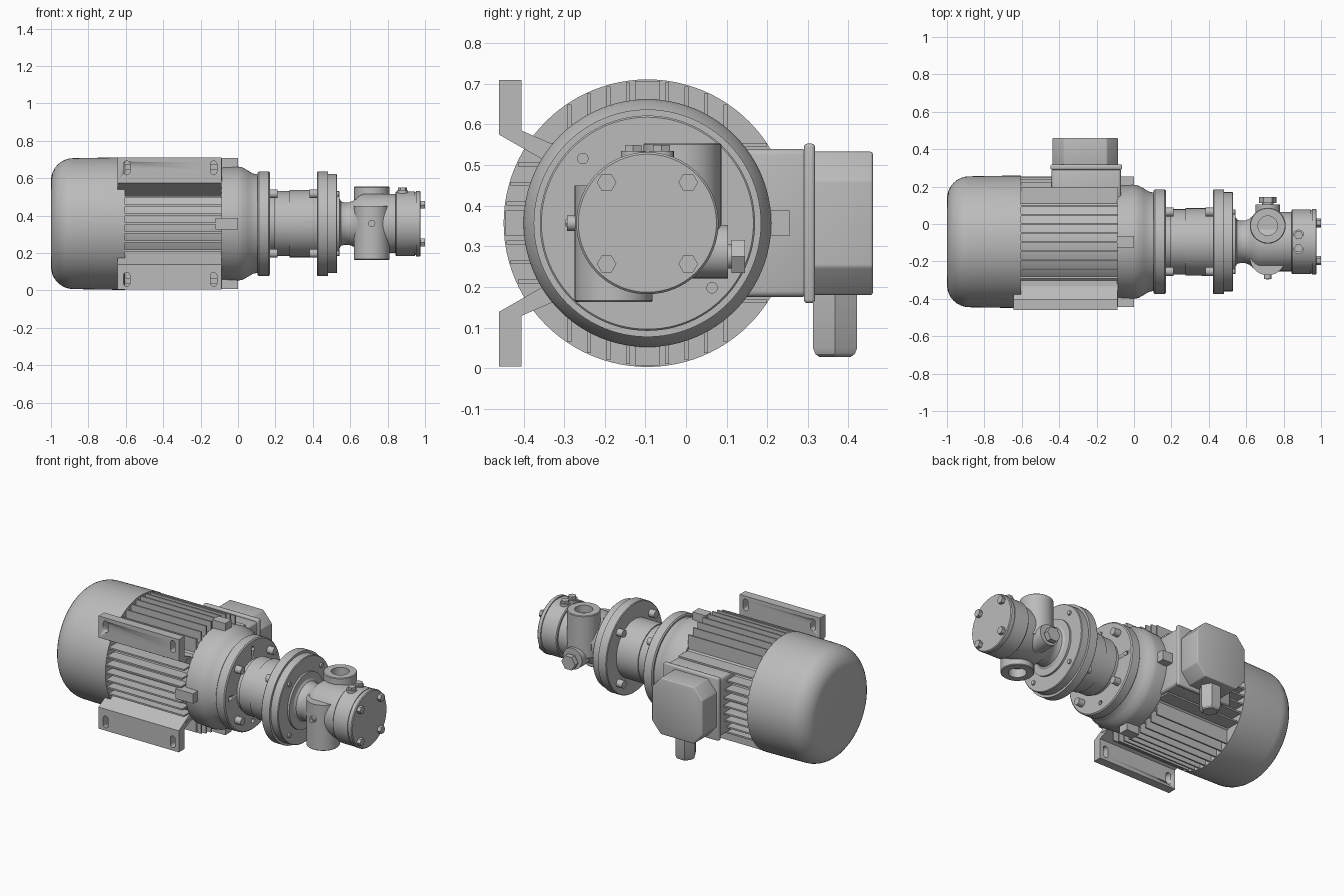
import bpy
import bmesh
from math import cos, sin, pi, sqrt, radians

if "Cube" in bpy.data.objects:
    bpy.data.objects.remove(bpy.data.objects["Cube"])

CY, CZ = -0.095, 0.357          # main shaft line, running along x
AXIS = (CY, CZ)

grey = bpy.data.materials.new("light_grey_metal")
grey.use_nodes = True
colour = (0.5, 0.5, 0.5, 1)
grey.diffuse_color = colour
grey.node_tree.nodes["Principled BSDF"].inputs["Base Color"].default_value = colour


def place(axis, u, v, w):
    """Put a cross-section point (u, v) at distance w along the axis."""
    return {"x": (w, u, v), "y": (u, w, v), "z": (u, v, w)}[axis]


def finish(name, bm):
    bmesh.ops.remove_doubles(bm, verts=bm.verts, dist=1e-5)
    bmesh.ops.recalc_face_normals(bm, faces=bm.faces)
    mesh = bpy.data.meshes.new(name)
    bm.to_mesh(mesh)
    bm.free()
    mesh.materials.append(grey)
    ob = bpy.data.objects.new(name, mesh)
    bpy.context.collection.objects.link(ob)
    bpy.ops.object.select_all(action="DESELECT")
    ob.select_set(True)
    bpy.context.view_layer.objects.active = ob
    bpy.ops.object.shade_smooth_by_angle(angle=radians(30))
    return ob


def lathe(name, axis, centre, profile, n=64, turn=0.0):
    """Turn a profile of (distance, radius) pairs; the ends are closed."""
    bm = bmesh.new()
    profile = [(profile[0][0], 0)] + profile + [(profile[-1][0], 0)]
    rings = []
    for w, r in profile:
        angles = [turn + 2 * pi * i / n for i in range(n)]
        if r == 0:
            rings.append([bm.verts.new(place(axis, *centre, w))] * n)
        else:
            rings.append([bm.verts.new(place(axis, centre[0] + r * cos(a),
                                             centre[1] + r * sin(a), w)) for a in angles])
    for a, b in zip(rings, rings[1:]):
        for i in range(n):
            j = (i + 1) % n
            corners = list(dict.fromkeys([a[i], a[j], b[j], b[i]]))
            if len(corners) > 2:
                bm.faces.new(corners)
    return finish(name, bm)


def rod(name, axis, centre, lo, hi, r, n=24, turn=0.0):
    return lathe(name, axis, centre, [(lo, r), (hi, r)], n, turn)


def prism(name, axis, points, lo, hi, bevel=0.0):
    bm = bmesh.new()
    ends = [[bm.verts.new(place(axis, u, v, w)) for u, v in points] for w in (lo, hi)]
    bm.faces.new(ends[0])
    bm.faces.new(ends[1])
    for i in range(len(points)):
        j = (i + 1) % len(points)
        bm.faces.new([ends[0][i], ends[0][j], ends[1][j], ends[1][i]])
    if bevel:
        bmesh.ops.bevel(bm, geom=bm.edges[:], offset=bevel, segments=3,
                        profile=0.5, affect="EDGES")
    return finish(name, bm)


def box(name, x, y, z, bevel=0.0):
    return prism(name, "z", [(x[0], y[0]), (x[1], y[0]), (x[1], y[1]), (x[0], y[1])],
                 z[0], z[1], bevel)


def cut(target, cutter):
    cutter.hide_render = True
    mod = target.modifiers.new("cut", "BOOLEAN")
    mod.operation = "DIFFERENCE"
    mod.solver = "EXACT"
    mod.object = cutter
    bpy.context.view_layer.objects.active = target
    bpy.ops.object.modifier_apply(modifier=mod.name)
    bpy.data.objects.remove(cutter)


def diagonal(radius, start=pi / 4):
    """Four points round the shaft line."""
    return [(CY + radius * cos(start + k * pi / 2), CZ + radius * sin(start + k * pi / 2))
            for k in range(4)]


# Motor: fan cover with a rounded rear edge
R, EDGE = 0.354, 0.12
rounding = [(-1 + EDGE * (1 - sin(t * pi / 16)), R - 0.004 - EDGE * (1 - cos(t * pi / 16)))
            for t in range(8, -1, -1)]
lathe("fan_cover", "x", AXIS, rounding + [(-0.645, R), (-0.605, R)], 96)

# Motor: core and cooling fins on four sides
CORE = 0.285
rod("motor_core", "x", AXIS, -0.61, -0.08, CORE, 96)
for k in range(-4, 5):
    d = k * 0.048
    inner, outer = sqrt(CORE ** 2 - d * d) - 0.01, sqrt(0.35 ** 2 - d * d)
    t = 0.005
    for s in (-1, 1):
        y = sorted((CY + s * inner, CY + s * outer))
        z = sorted((CZ + s * inner, CZ + s * outer))
        box("side_fin", (-0.61, -0.085), y, (CZ + d - t, CZ + d + t))
        box("vertical_fin", (-0.61, -0.085), (CY + d - t, CY + d + t), z)

# Motor: end bell, its four pads and the front flange
lathe("end_bell", "x", AXIS, [(-0.09, 0.3), (0, 0.305), (0.025, 0.3), (0.055, 0.283),
                              (0.08, 0.268), (0.11, 0.262)], 96)
for s in (-1, 1):
    y = sorted((CY + s * 0.27, CY + s * 0.35))
    z = sorted((CZ + s * 0.27, CZ + s * 0.35))
    box("side_pad", (-0.12, 0), y, (CZ - 0.031, CZ + 0.031))
    box("vertical_pad", (-0.09, 0), (CY - 0.031, CY + 0.031), z)
flange = lathe("motor_flange", "x", AXIS, [(0.105, 0.273), (0.111, 0.28), (0.164, 0.28),
                                           (0.17, 0.273)], 96)
for c in diagonal(0.225, 0):
    cut(flange, rod("cutter", "x", c, 0.13, 0.2, 0.014))

# Mounting feet with slotted holes, mirrored about the shaft line
foot = [(-0.46, 0.71), (-0.405, 0.71), (-0.405, 0.585), (-0.29, 0.535),
        (-0.32, 0.495), (-0.46, 0.575)]
for s, side in ((1, "upper"), (-1, "lower")):
    ob = prism(side + "_foot", "x", [(y, CZ + s * (z - CZ)) for y, z in foot], -0.645, -0.088)
    for x in (-0.595, -0.13):
        slot = []
        for i in range(18):
            a = pi * (i if i < 9 else i - 1) / 8
            slot.append((x + 0.017 * cos(a),
                         CZ + s * 0.298 + (0.02 if i < 9 else -0.02) + 0.017 * sin(a)))
        cut(ob, prism("cutter", "y", slot, -0.5, -0.38))

# Terminal box with chamfered lid and cable gland
box("terminal_box", (-0.44, -0.07), (0.1, 0.3), (0.175, 0.54), 0.015)
box("terminal_box_rim", (-0.447, -0.063), (0.29, 0.318), (0.16, 0.553), 0.009)
x0, x1, z0, z1, cx, cz = -0.435, -0.085, 0.18, 0.533, 0.06, 0.07
prism("terminal_box_lid", "y", [(x0 + cx, z0), (x1 - cx, z0), (x1, z0 + cz), (x1, z1 - cz),
                                (x1 - cx, z1), (x0 + cx, z1), (x0, z1 - cz), (x0, z0 + cz)],
      0.31, 0.46, 0.006)
lathe("cable_gland", "z", (-0.255, 0.367), [(0.028, 0.045), (0.035, 0.056), (0.05, 0.063),
                                            (0.19, 0.063)], 6)

# Coupling housing and pump flanges
lathe("coupling_housing", "x", AXIS, [(0.165, 0.16), (0.195, 0.16), (0.195, 0.174),
                                      (0.275, 0.174), (0.275, 0.18), (0.43, 0.18)])
rod("housing_hole_rim", "y", (0.38, CZ), CY - 0.182, CY - 0.16, 0.018)
lathe("housing_flange", "x", AXIS, [(0.423, 0.276), (0.427, 0.28), (0.48, 0.28)], 96)
lathe("pump_flange", "x", AXIS, [(0.478, 0.265), (0.526, 0.265), (0.53, 0.261)], 96)
for c in diagonal(0.225):
    rod("motor_flange_bolt", "x", c, 0.165, 0.212, 0.023)
    rod("pump_flange_bolt", "x", c, 0.383, 0.425, 0.023)
    rod("bolt_end", "x", c, 0.525, 0.54, 0.014)

# Pump neck and body
lathe("pump_neck", "x", AXIS, [(0.525, 0.172), (0.542, 0.172), (0.543, 0.132), (0.552, 0.118),
                               (0.57, 0.113), (0.595, 0.114), (0.615, 0.122), (0.64, 0.14)])
lathe("pump_body", "x", AXIS, [(0.63, 0.135), (0.65, 0.15), (0.67, 0.158), (0.85, 0.158)])
lathe("pump_cover", "x", AXIS, [(0.842, 0.168), (0.847, 0.173), (0.946, 0.173), (0.946, 0.169),
                                (0.952, 0.169), (0.952, 0.175), (0.972, 0.175),
                                (0.977, 0.17)])
for c in diagonal(0.142):
    rod("cover_bolt", "x", c, 0.97, 1.0, 0.024, 6)

# Inlet and outlet ports on opposite sides of the body
PX, PR, HOLE = 0.715, 0.096, 0.052
for name, y, top, base, s in (("upper_port", -0.009, 0.555, 0.29, 1),
                              ("lower_port", -0.178, 0.163, 0.45, -1)):
    lathe(name, "z", (PX, y), [(base, PR), (top - s * 0.004, PR), (top, PR - 0.004),
                               (top, HOLE), (top - s * 0.055, HOLE)], 48)

# Relief valve plug, front plug and top screws
rod("valve_boss", "y", (PX, 0.287), -0.05, 0.103, 0.066, 32)
rod("valve_neck", "y", (PX, 0.275), 0.1, 0.115, 0.03)
rod("valve_plug", "y", (PX, 0.275), 0.112, 0.145, 0.047, 6)
rod("front_plug", "y", (PX, CZ), -0.293, -0.25, 0.019)
rod("front_plug_centre", "y", (PX, CZ), -0.297, -0.29, 0.01, 6)
for y in (CY - 0.035, CY + 0.035):
    rod("top_screw_seat", "z", (0.88, y), 0.5, 0.535, 0.03)
    rod("top_screw", "z", (0.88, y), 0.53, 0.55, 0.024, 6)
